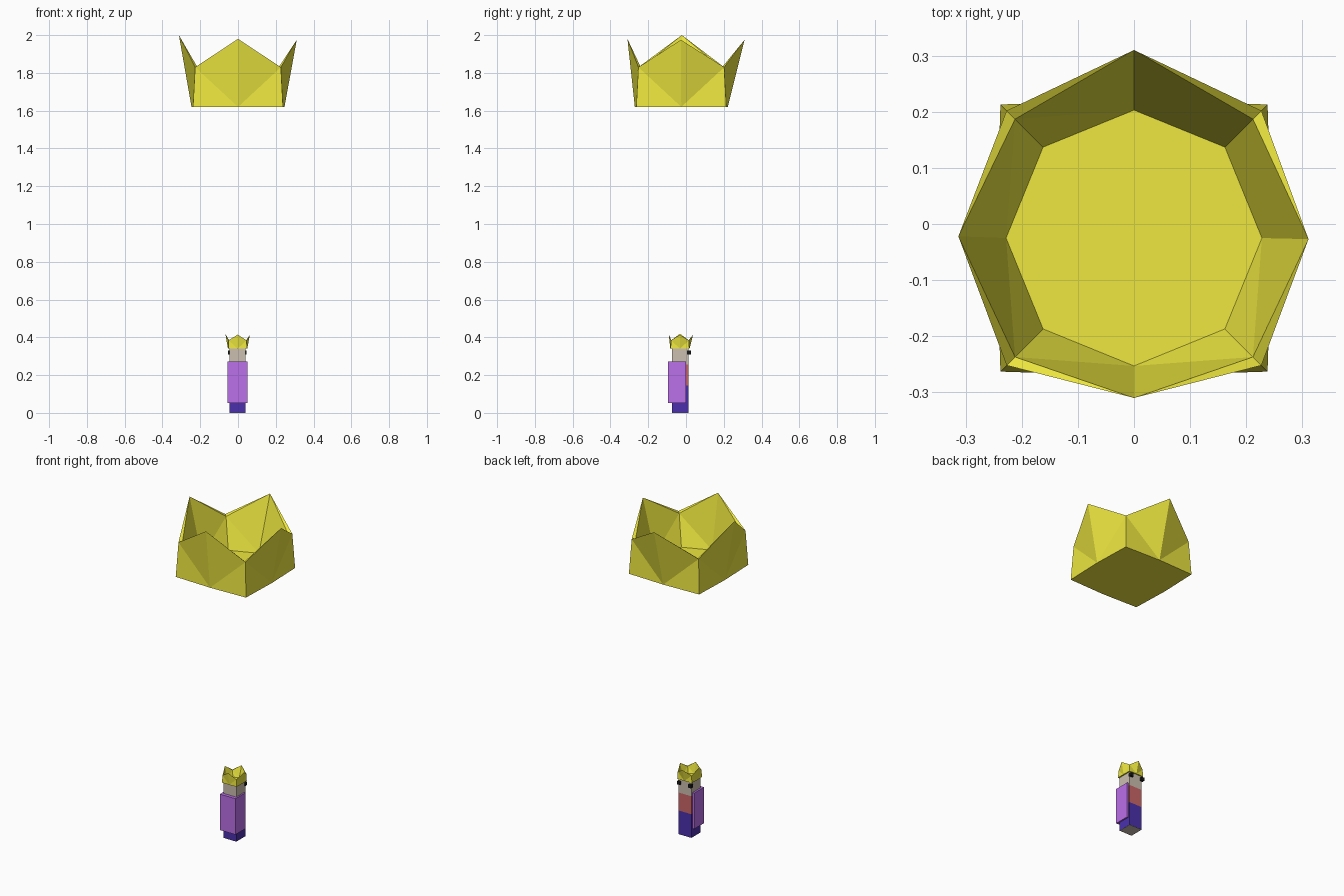
import bpy, bmesh
from mathutils import Matrix, Vector

if "Cube" in bpy.data.objects:
    bpy.data.objects.remove(bpy.data.objects["Cube"])


def material(name, rgb):
    m = bpy.data.materials.new(name)
    m.diffuse_color = (*rgb, 1)
    m.use_nodes = True
    m.node_tree.nodes["Principled BSDF"].inputs["Base Color"].default_value = m.diffuse_color
    return m


gold = material("gold", (0.85, 0.8, 0.05))
skin = material("skin", (0.6, 0.52, 0.43))
red = material("red", (0.6, 0.13, 0.14))
navy = material("navy", (0.07, 0.03, 0.42))
purple = material("purple", (0.5, 0.16, 0.82))
black = material("black", (0.01, 0.01, 0.01))


def finish(name, bm, mat):
    bmesh.ops.recalc_face_normals(bm, faces=bm.faces)
    mesh = bpy.data.meshes.new(name)
    bm.to_mesh(mesh)
    bm.free()
    mesh.materials.append(mat)
    ob = bpy.data.objects.new(name, mesh)
    bpy.context.collection.objects.link(ob)
    return ob


def box(name, lo, hi, mat):
    lo, hi = Vector(lo), Vector(hi)
    bm = bmesh.new()
    bmesh.ops.create_cube(bm, size=1)
    bmesh.ops.transform(bm, verts=bm.verts,
                        matrix=Matrix.Translation((lo + hi) / 2) @ Matrix.Diagonal((*(hi - lo), 1)))
    return finish(name, bm, mat)


DIRS = [(1, 0), (1, 1), (0, 1), (-1, 1), (-1, 0), (-1, -1), (0, -1), (1, -1)]
TIPS = {(1, 0): (0.311, -0.027, 1.975), (0, 1): (0, 0.31, 1.975),
        (-1, 0): (-0.313, -0.022, 2.0), (0, -1): (0, -0.31, 1.98)}


def crown(name, loc, scale):
    """Hollow crown: squarish base, four pointed tips, octagonal floor inside."""
    bm = bmesh.new()

    def ring(mid, corner, z):
        return [bm.verts.new((dx * (corner if dx and dy else mid),
                              dy * (corner if dx and dy else mid) - 0.025, z)) for dx, dy in DIRS]

    base = ring(0.246, 0.238, 1.62)
    outer = ring(0.3, 0.227, 1.83)
    inner = ring(0.3, 0.212, 1.825)
    floor = ring(0.228, 0.162, 1.65)
    for d, a, b in zip(DIRS, outer, inner):
        if d in TIPS:
            a.co = b.co = TIPS[d]
    for lower, upper in ((base, outer), (outer, inner), (inner, floor)):
        for i in range(8):
            j = (i + 1) % 8
            bm.faces.new((lower[i], lower[j], upper[j], upper[i]))
    bm.faces.new(base)
    bm.faces.new(floor)
    bmesh.ops.remove_doubles(bm, verts=bm.verts, dist=1e-5)
    bmesh.ops.triangulate(bm, faces=[f for f in bm.faces if len(f.verts) == 4])
    # work from the base centre, then scale and place
    bmesh.ops.translate(bm, verts=bm.verts, vec=(0, 0.025, -1.62))
    bmesh.ops.scale(bm, verts=bm.verts, vec=(scale,) * 3)
    bmesh.ops.translate(bm, verts=bm.verts, vec=loc)
    return finish(name, bm, gold)


# floating large crown and the small one worn by the figure
crown("large_crown", (0, -0.025, 1.62), 1)
crown("small_crown", (-0.002, -0.032, 0.34), 0.208)

# figure: stacked blocks, facing +y
X0, X1, Y0, Y1 = -0.045, 0.041, -0.075, 0.012
for name, z0, z1, mat in (("sole", 0, 0.001, skin), ("legs", 0.001, 0.145, navy),
                          ("torso", 0.145, 0.255, red), ("head", 0.255, 0.342, skin)):
    box(name, (X0, Y0, z0), (X1, Y1, z1), mat)

# cape wraps the back and sides
box("cape", (-0.056, -0.095, 0.053), (0.05, 0.0, 0.273), purple)

# eyes
for side, x in (("left", -0.043), ("right", 0.034)):
    box(side + "_eye", (x - 0.01, 0.006, 0.31), (x + 0.01, 0.026, 0.33), black)
